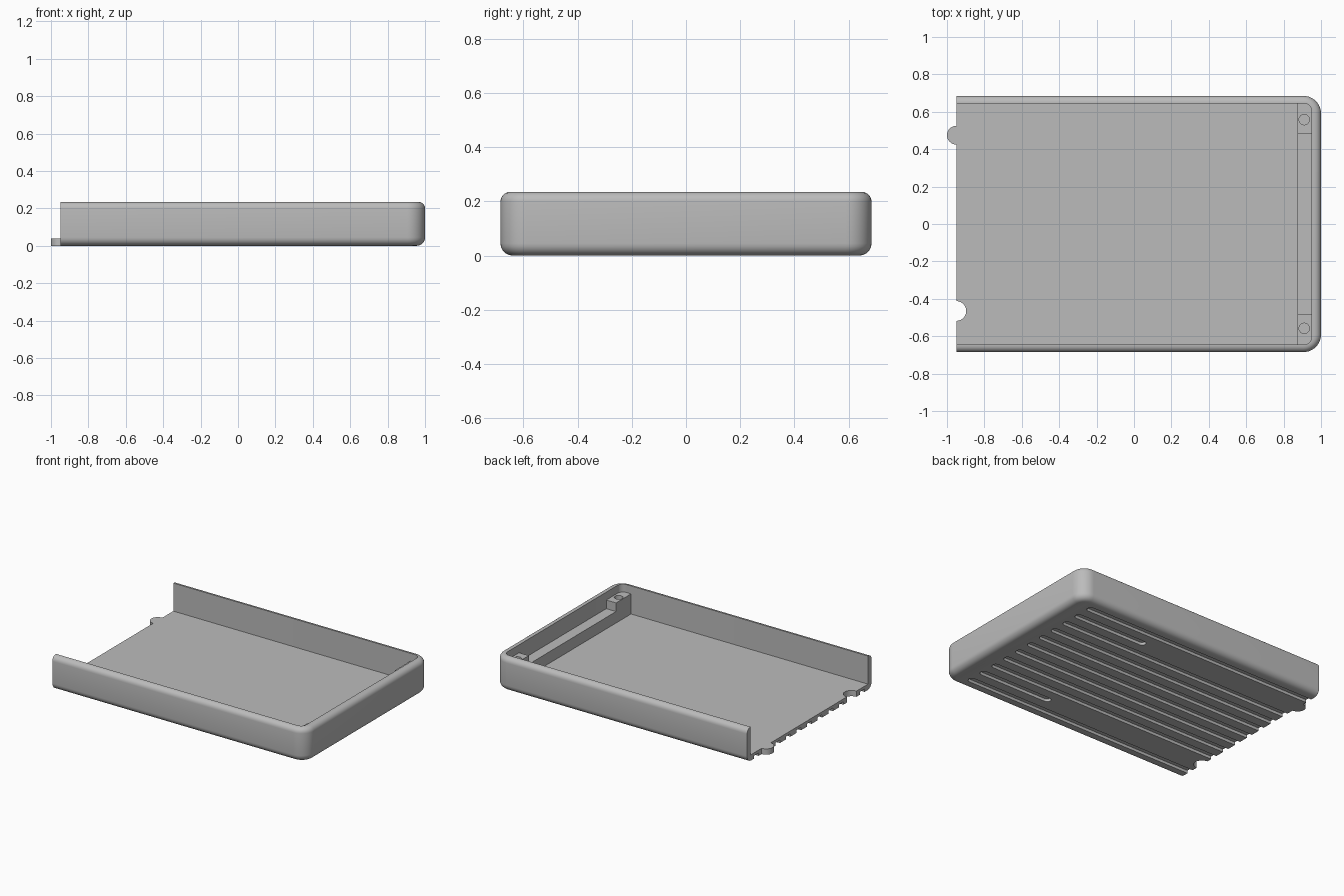
import bpy, bmesh, math

if "Cube" in bpy.data.objects:
    bpy.data.objects.remove(bpy.data.objects["Cube"], do_unlink=True)

grey = bpy.data.materials.new("light_grey_plastic")
grey.use_nodes = True
grey.diffuse_color = (0.5, 0.5, 0.5, 1)
grey.node_tree.nodes["Principled BSDF"].inputs["Base Color"].default_value = (0.5, 0.5, 0.5, 1)

OPEN_X, END_X, HALF_Y, HEIGHT, FLOOR = -0.95, 1.0, 0.685, 0.235, 0.04


def arc(cx, cy, r, start, end, steps=10):
    return [(cx + r * math.cos(math.radians(start + (end - start) * i / steps)),
             cy + r * math.sin(math.radians(start + (end - start) * i / steps)))
            for i in range(steps + 1)]


def tray_outline(x0, x1, hy, r):
    """Rectangle with rounded corners at the closed end."""
    return ([(x0, -hy)] + arc(x1 - r, r - hy, r, -90, 0)
            + arc(x1 - r, hy - r, r, 0, 90) + [(x0, hy)])


def slot_outline(x0, x1, y, r):
    return arc(x1 - r, y, r, -90, 90, 12) + arc(x0 + r, y, r, 90, 270, 12)


def box_outline(x0, x1, y0, y1):
    return [(x0, y0), (x1, y0), (x1, y1), (x0, y1)]


def loft(bm, rings):
    """Join matching outlines [(z, points), ...] and cap both ends."""
    loops = [[bm.verts.new((x, y, z)) for x, y in pts] for z, pts in rings]
    n = len(loops[0])
    for a, b in zip(loops, loops[1:]):
        for i in range(n):
            j = (i + 1) % n
            bm.faces.new((a[i], a[j], b[j], b[i]))
    bm.faces.new(loops[0][::-1])
    bm.faces.new(loops[-1])


def make(name, *lofts):
    bm = bmesh.new()
    for rings in lofts:
        loft(bm, rings)
    bmesh.ops.recalc_face_normals(bm, faces=bm.faces)
    mesh = bpy.data.meshes.new(name)
    bm.to_mesh(mesh)
    bm.free()
    mesh.materials.append(grey)
    obj = bpy.data.objects.new(name, mesh)
    bpy.context.collection.objects.link(obj)
    return obj


def prism(pts, z0, z1):
    return [(z0, pts), (z1, pts)]


def activate(obj):
    bpy.ops.object.select_all(action='DESELECT')
    obj.select_set(True)
    bpy.context.view_layer.objects.active = obj


def cut(obj, cutter):
    cutter.hide_render = True
    mod = obj.modifiers.new("cut", 'BOOLEAN')
    mod.operation, mod.solver, mod.object = 'DIFFERENCE', 'EXACT', cutter
    activate(obj)
    bpy.ops.object.modifier_apply(modifier=mod.name)
    bpy.data.objects.remove(cutter, do_unlink=True)


def smooth(obj):
    activate(obj)
    bpy.ops.object.shade_smooth_by_angle(angle=math.radians(30))


# Outer body with rounded lower and upper edges
rings = []
steps = 6
for z_edge, r, side in ((0, 0.045, 1), (HEIGHT, 0.036, -1)):
    part = []
    for i in range(steps + 1):
        a = math.pi / 2 * i / steps
        inset = r * (1 - math.sin(a))
        z = z_edge + side * r * (1 - math.cos(a))
        part.append((z, tray_outline(OPEN_X, END_X - inset, HALF_Y - inset, 0.095 - inset)))
    rings += part if side > 0 else part[::-1]
tray = make("tray_shell", rings)

# Hollow interior, open at one end
cut(tray, make("cavity_cutter", prism(tray_outline(-1.2, 0.95, 0.645, 0.04), FLOOR, 0.5)))

# Lengthwise grooves under the floor, the pair by the locating tabs being short
slots = []
for k in range(-5, 6):
    x0 = 0.3 if abs(k) == 4 else -1.2
    slots.append(prism(slot_outline(x0, 0.87, k * 0.1165, 0.025), -0.1, 0.02))
cut(tray, make("groove_cutter", *slots))

# Locating notch in the floor edge
cut(tray, make("notch_cutter", prism(arc(OPEN_X, -0.465, 0.053, 0, 345, 23), -0.1, 0.1)))
smooth(tray)

# Matching locating tab
tab = make("locating_tab", prism(arc(OPEN_X, 0.475, 0.05, 90, 270, 16), 0, FLOOR))
smooth(tab)

# Ledge along the closed end
make("end_ledge", prism(box_outline(0.875, 0.96, -0.49, 0.49), 0.03, 0.12))

# Screw bosses at both ends of the ledge
for side, name in ((1, "left_side"), (-1, "right_side")):
    y0, y1 = sorted((side * 0.48, side * 0.65))
    boss = make(name + "_screw_boss", prism(box_outline(0.875, 0.96, y0, y1), 0.03, 0.18))
    cut(boss, make("hole_cutter", prism(arc(0.91, side * 0.558, 0.028, 0, 345, 23), 0.09, 0.3)))
    smooth(boss)
